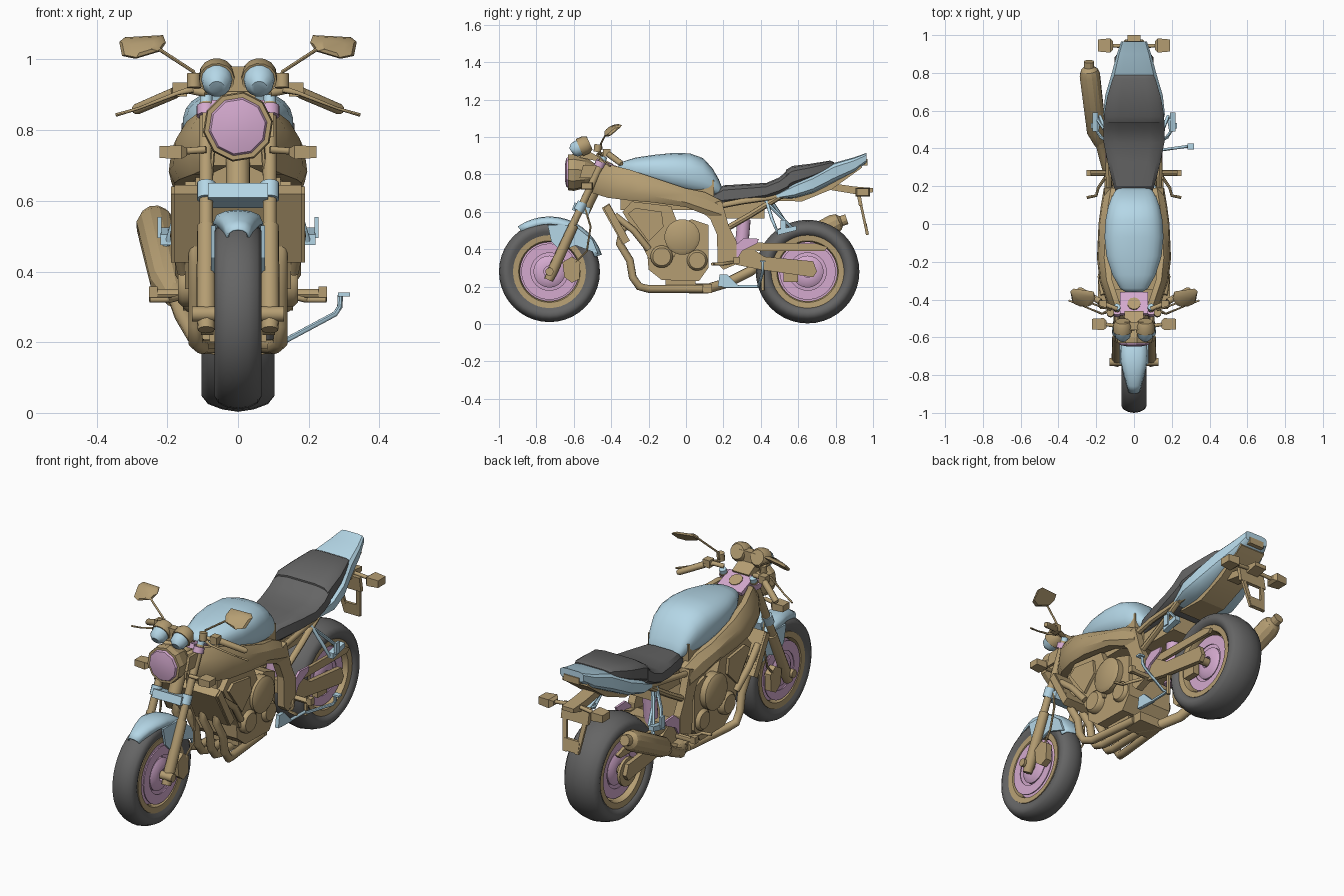
import bpy, bmesh
from math import sin, cos, pi, radians, copysign
from mathutils import Vector as V

def material(name, c):
    m = bpy.data.materials.new(name)
    m.diffuse_color = (*c, 1)
    return m
TAN = material("tan_metal", (0.46, 0.34, 0.17))
BLUE = material("blue_paint", (0.46, 0.68, 0.80))
PINK = material("pink_parts", (0.66, 0.40, 0.62))
GREY = material("dark_rubber", (0.13, 0.13, 0.13))

def mesh(name, verts, faces, mat, mirror=False, angle=32):
    bm = bmesh.new()
    vs = [bm.verts.new(v) for v in verts]
    for f in faces:
        bm.faces.new([vs[i] for i in f])
    bmesh.ops.recalc_face_normals(bm, faces=bm.faces)
    me = bpy.data.meshes.new(name)
    bm.to_mesh(me)
    bm.free()
    me.polygons.foreach_set("use_smooth", [True] * len(me.polygons))
    me.set_sharp_from_angle(angle=radians(angle))
    ob = bpy.data.objects.new(name, me)
    bpy.context.collection.objects.link(ob)
    me.materials.append(mat)
    if mirror:
        ob.modifiers.new("mirror", "MIRROR").use_mirror_merge = False
    return ob

def loft(name, rings, mat, mirror=False, angle=32, wrap=False):
    """Skin closed rings; wrap joins last ring to first, else ends are capped."""
    n, k = len(rings[0]), len(rings)
    faces = [(i * n + j, i * n + (j + 1) % n, (i + 1) % k * n + (j + 1) % n, (i + 1) % k * n + j)
             for i in range(k if wrap else k - 1) for j in range(n)]
    if not wrap:
        faces += [tuple(range(n)), tuple(range((k - 1) * n, k * n))]
    return mesh(name, [p for r in rings for p in r], faces, mat, mirror, angle)

def prism(name, yz, x0, x1, mat, mirror=False):
    return loft(name, [[(x, y, z) for y, z in yz] for x in (x0, x1)], mat, mirror, 20)

def box(name, c, s, mat, mirror=False):
    y, z, b, h = c[1], c[2], s[1] / 2, s[2] / 2
    return prism(name, [(y - b, z - h), (y + b, z - h), (y + b, z + h), (y - b, z + h)],
                 c[0] - s[0] / 2, c[0] + s[0] / 2, mat, mirror)

def tube(name, pts, r, mat, mirror=False, n=10, angle=45):
    """Round sweep along points; r is one radius or one per point."""
    pts = [V(p) for p in pts]
    rs = r if isinstance(r, (list, tuple)) else [r] * len(pts)
    side, old, rings = None, None, []
    for i, p in enumerate(pts):
        t = (pts[min(i + 1, len(pts) - 1)] - pts[max(i - 1, 0)]).normalized()
        side = old.rotation_difference(t) @ side if old else t.orthogonal().normalized()
        up, old = t.cross(side), t
        rings.append([p + rs[i] * (side * cos(a * 2 * pi / n) + up * sin(a * 2 * pi / n)) for a in range(n)])
    return loft(name, rings, mat, mirror, angle)

def lathe(name, y, z, prof, mat, n=40, mirror=False, angle=40):
    """Spin a closed (radius, x) profile about the wheel axis."""
    return loft(name, [[(x, y + r * cos(a * 2 * pi / n), z + r * sin(a * 2 * pi / n)) for r, x in prof]
                       for a in range(n)], mat, mirror, angle, True)

def body(name, stations, mat, n=12, p=0.5, angle=30):
    """Superellipse sections: y, half width, bottom, top."""
    def q(v):
        return copysign(abs(v) ** p, v)
    return loft(name, [[(w * q(cos((j + .5) * 2 * pi / n)), y, (a + b) / 2 + (b - a) / 2 * q(sin((j + .5) * 2 * pi / n)))
                        for j in range(n)] for y, w, a, b in stations], mat, False, angle)

def sym(half):
    return half + [(r, -x) for r, x in reversed(half) if x]

# Wheels
FY, RY, WZ = -0.73, 0.65, 0.28
for tag, y, w, tyre in (
        ("front", FY, .05, [(.19, .05), (.215, .062), (.235, .066), (.253, .055), (.265, .03), (.27, 0)]),
        ("rear", RY, .078, [(.19, .08), (.21, .096), (.232, .103), (.255, .085), (.27, .045), (.277, 0)])):
    lathe(tag + "_tyre", y, WZ, sym(tyre), GREY, angle=60)
    lathe(tag + "_rim", y, WZ, sym([(.158, w - .012), (.165, w + .004), (.195, w + .007)]), TAN)
    lathe(tag + "_wheel_web", y, WZ, sym([(.02, .03), (.08, .03), (.165, .018)]), PINK)
    lathe(tag + "_brake_disc", y, WZ, [(.1, .052), (.1, .058), (.15, .058), (.15, .052)], PINK, mirror=True)
    lathe(tag + "_disc_carrier", y, WZ, [(.03, .03), (.03, .066), (.06, .066), (.085, .05), (.085, .03)], PINK, mirror=True)
    tube(tag + "_axle", [(-.13, y, WZ), (.13, y, WZ)], .022, TAN)

# Front mudguard
rows = []
for i in range(13):
    t = radians(125 - 107 * i / 12)
    w = .034 + .038 * min(1, i / 4)
    rows.append([(x * w, FY + r * cos(t), WZ + r * sin(t))
                 for x, r in ((-1, .255), (-.85, .28), (-.5, .291), (0, .295), (.5, .291), (.85, .28), (1, .255))])
guard = mesh("front_mudguard", [p for r in rows for p in r],
             [(i * 7 + j, i * 7 + j + 1, i * 7 + j + 8, i * 7 + j + 7) for i in range(12) for j in range(6)], BLUE, angle=50)
guard.modifiers.new("thickness", "SOLIDIFY").thickness = .006
prism("mudguard_flap", [(-.74, .53), (-.6, .53), (-.5, .45), (-.47, .375), (-.59, .42), (-.67, .39), (-.72, .44)],
      .064, .076, BLUE, True)

# Fork, clamps and brakes
tube("fork_lower", [(.09, -.735, .235), (.09, -.715, .28), (.09, -.60, .53)], [.024, .029, .026], TAN, True)
tube("fork_upper", [(.09, -.61, .52), (.09, -.445, .875)], .02, TAN, True)
tube("fork_cap", [(.09, -.448, .868), (.09, -.438, .895)], .018, BLUE, True)
prism("lower_clamp", [(-.61, .61), (-.595, .65), (-.51, .62), (-.52, .58)], -.085, .085, BLUE)
tube("clamp_ring", [(.09, -.575, .605), (.09, -.553, .65)], .027, BLUE, True)
prism("upper_clamp", [(-.485, .862), (-.475, .885), (-.36, .84), (-.37, .82)], -.075, .075, PINK)
tube("clamp_eye", [(.09, -.467, .84), (.09, -.455, .868)], .028, PINK, True)
tube("steering_stem", [(0, -.55, .6), (0, -.42, .87)], .035, TAN)
prism("front_caliper", [(-.65, .25), (-.66, .33), (-.61, .36), (-.565, .33), (-.57, .24), (-.61, .22)], .07, .105, TAN, True)
tube("brake_hose", [(.1, -.59, .33), (.11, -.53, .39), (.1, -.51, .52), (.08, -.54, .62), (.07, -.53, .75)], .006, TAN, True, 6)

# Headlight, gauges and indicators
tube("headlight_shell", [(0, -.49, .81), (0, -.54, .81), (0, -.60, .81), (0, -.63, .81)], [.05, .085, .1, .096], TAN, n=10, angle=20)
tube("headlight_lens", [(0, -.625, .81), (0, -.64, .81), (0, -.648, .81)], [.086, .078, .04], PINK, n=10, angle=20)
prism("headlight_bracket", [(-.57, .78), (-.55, .85), (-.47, .85), (-.5, .78)], .085, .1, TAN, True)
tube("gauge_cup", [(.06, -.612, .92), (.06, -.597, .93), (.06, -.555, .95)], [.022, .04, .046], BLUE, True, 14)
tube("gauge_case", [(.06, -.57, .943), (.06, -.535, .958), (.06, -.515, .967)], [.05, .05, .038], TAN, True, 14)
box("gauge_bridge", (0, -.54, .945), (.1, .04, .07), TAN)
prism("gauge_mount", [(-.57, .89), (-.53, .93), (-.46, .89), (-.47, .87)], -.05, .05, TAN)
tube("front_indicator_stem", [(.09, -.54, .745), (.16, -.53, .74)], .01, TAN, True)
loft("front_indicator", [[(x, -.53 + a * s, .738 + b * s * .6) for a, b in ((-1, -1), (1, -1), (1, 1), (-1, 1))]
                         for x, s in ((.145, .018), (.16, .032), (.222, .028))], TAN, True, 20)

# Handlebars, levers and mirrors
tube("handlebar", [(.09, -.45, .905), (.14, -.43, .915), (.2, -.40, .895)], .012, TAN, True)
tube("grip", [(.18, -.41, .905), (.285, -.35, .86), (.295, -.344, .856)], [.017, .016, .010], TAN, True)
tube("lever", [(.13, -.46, .915), (.17, -.475, .905), (.28, -.43, .862), (.345, -.405, .843)], [.01, .006, .004, .005], TAN, True, 8)
box("switch_block", (.165, -.425, .915), (.04, .04, .04), TAN, True)
tube("fluid_reservoir", [(.125, -.475, .92), (.125, -.47, .96)], .02, TAN, True)
tube("mirror_stalk", [(.12, -.45, .93), (.125, -.455, .965), (.225, -.42, 1.03)], .005, TAN, True, 8)
# Mirror heads: bulged front, flat back, leaning rearward at the top
loft("mirror", [[(.27 + dx * s, -.39 + e + 1.1 * dz * s + .2 * dx, 1.035 + dz * s) for dx, dz in
                 ((-.066, .012), (-.05, -.012), (.02, -.033), (.058, -.025), (.066, .015), (.05, .028), (-.058, .034))]
                for s, e in ((.5, -.03), (.88, -.018), (1, .0), (.97, .008))], TAN, True, 35)

# Fuel tank, seats and tail
body("fuel_tank", [(-.36, .045, .82, .85), (-.34, .075, .79, .868), (-.27, .115, .765, .89), (-.17, .147, .74, .905),
                   (-.07, .157, .71, .915), (.02, .152, .69, .913), (.09, .138, .68, .888), (.14, .12, .68, .835),
                   (.175, .10, .68, .775), (.195, .075, .68, .725)], BLUE, 24, .78, 50)
body("rider_seat", [(.14, .085, .63, .70), (.2, .11, .635, .742), (.33, .143, .65, .75), (.43, .163, .668, .755),
                    (.50, .166, .69, .785), (.55, .164, .71, .83)], GREY)
body("pillion_seat", [(.535, .16, .71, .825), (.57, .163, .73, .846), (.67, .145, .77, .858), (.77, .115, .82, .874), (.79, .105, .84, .866)], GREY)
body("tail_cowl", [(.48, .14, .668, .695), (.58, .166, .672, .755), (.68, .155, .70, .80), (.79, .122, .755, .862),
                   (.90, .092, .81, .892), (.965, .07, .862, .915)], BLUE, 12, .45)
prism("tail_undertray", [(.45, .66), (.62, .655), (.78, .72), (.94, .835), (.93, .86), (.5, .69)], -.075, .075, TAN)
box("tail_light", (0, .955, .865), (.09, .03, .035), TAN)

# Rear lights and plate hanger
prism("rear_bracket", [(.76, .755), (.9, .735), (1, .727), (1, .705), (.93, .69), (.78, .715)], -.035, .035, TAN)
tube("rear_indicator_stem", [(.03, .94, .715), (.13, .945, .705)], .01, TAN, True)
loft("rear_indicator", [[(x, .945 + a * s, .705 + b * s * .6) for a, b in ((-1, -1), (1, -1), (1, 1), (-1, 1))]
                        for x, s in ((.11, .02), (.125, .038), (.19, .032))], TAN, True, 20)
prism("plate_hanger_top", [(.91, .71), (.93, .71), (.945, .63), (.925, .63)], -.08, .08, TAN)
loft("plate_hanger_leg", [[(x + dx, y + dy, z) for dx, dy in ((-.012, -.007), (.012, -.007), (.012, .007), (-.012, .007))]
                          for x, y, z in ((.06, .935, .64), (.035, .97, .475))], TAN, True)
prism("plate_hanger_bottom", [(.95, .54), (.965, .54), (.978, .48), (.962, .475)], -.045, .045, TAN)

# Frame
loft("frame_spar", [[(x - .055, y, b), (x - .008, y, b), (x + .008, y, b + .25 * (a - b)), (x, y, b + .7 * (a - b)),
                     (x - .03, y, a), (x - .06, y, a)] for y, x, b, a in
                    [(-.5, .08, .70, .83), (-.42, .135, .675, .855), (-.3, .175, .66, .825), (-.18, .188, .65, .785),
                     (0, .18, .625, .725), (.1, .167, .585, .705), (.19, .152, .56, .66)]], TAN, True)
prism("pivot_plate", [(.06, .62), (.19, .66), (.23, .52), (.27, .44), (.27, .32), (.2, .29), (.17, .32), (.165, .48), (.13, .56)],
      .115, .155, TAN, True)
tube("subframe_rail", [(.13, .12, .62), (.135, .3, .655), (.12, .55, .69)], .016, TAN, True, 8)
tube("subframe_brace", [(.135, .2, .5), (.13, .34, .58), (.125, .5, .68)], .016, TAN, True, 8)
box("airbox", (0, -.1, .69), (.24, .5, .16), TAN)
box("battery_box", (0, .3, .61), (.18, .24, .09), TAN)

# Engine and radiator
prism("cylinder_block", [(-.34, .60), (-.29, .655), (-.08, .63), (-.03, .5), (-.06, .36), (-.2, .35), (-.25, .45)], -.15, .15, TAN)
prism("crankcase", [(-.21, .42), (-.2, .29), (-.13, .235), (.07, .23), (.12, .3), (.12, .53), (.03, .56), (-.12, .5)], -.135, .135, TAN)
for name, y, z, r, x in (("clutch_cover", -.02, .465, .095, .178), ("alternator_cover", -.13, .36, .06, .17),
                         ("sprocket_cover", .06, .34, .055, .155)):
    tube(name, [(.12, y, z), (x - .012, y, z), (x, y, z)], [r, r, r * .8], TAN, True, 20)
prism("cylinder_side_cover", [(-.31, .59), (-.27, .62), (-.13, .6), (-.12, .52), (-.2, .44)], .15, .165, TAN, True)
box("oil_pan", (0, -.03, .225), (.16, .16, .05), TAN)
prism("radiator", [(-.45, .62), (-.41, .645), (-.30, .445), (-.34, .425)], -.18, .18, TAN)
prism("radiator_tank", [(-.44, .62), (-.41, .64), (-.30, .445), (-.335, .425)], .165, .19, TAN, True)
tube("radiator_hose", [(.16, -.38, .58), (.175, -.28, .5), (.155, -.2, .4)], .018, TAN, True)

# Exhaust
for x in (.04, .12):
    tube("header_pipe", [(x, -.27, .54), (x, -.34, .51), (x, -.355, .43), (x, -.3, .34), (x, -.285, .25), (x, -.25, .2),
                         (x * .85, -.2, .187), (x * .6, .09, .187)], .021, TAN, True)
tube("link_pipe", [(0, .02, .19), (-.06, .12, .19), (-.12, .22, .22), (-.155, .34, .28), (-.18, .44, .35)], .027, TAN)
box("collector", (0, .08, .19), (.15, .12, .05), TAN)
tube("silencer", [(-.178, .42, .325), (-.198, .49, .375), (-.234, .79, .533), (-.236, .815, .545), (-.238, .83, .55), (-.238, .86, .56)],
     [.03, .052, .055, .046, .028, .028], TAN, n=12, angle=25)
tube("silencer_hanger", [(-.21, .58, .46), (-.17, .52, .56), (-.125, .46, .65)], .01, BLUE, n=6)

# Swingarm, shock and chain guard
prism("swingarm", [(.2, .40), (.33, .42), (.42, .36), (.68, .335), (.70, .28), (.68, .25), (.4, .29), (.2, .33)], .112, .137, TAN, True)
prism("swingarm_brace", [(.27, .40), (.36, .435), (.7, .43), (.76, .41), (.74, .39), (.4, .39)], .112, .13, TAN, True)
box("swingarm_bridge", (0, .29, .375), (.23, .08, .07), TAN)
tube("shock_absorber", [(0, .29, .33), (0, .31, .56)], .036, PINK, n=14)
prism("footrest_plate", [(.22, .36), (.24, .4), (.31, .46), (.39, .455), (.38, .43), (.3, .39), (.27, .34)], .138, .15, PINK, True)
tube("rear_sprocket", [(-.115, RY, WZ), (-.1, RY, WZ)], .075, TAN, n=24)
box("rear_caliper", (.09, .56, .26), (.035, .08, .07), TAN)

# Footrests
tube("rider_peg", [(.13, .27, .335), (.25, .27, .335)], .015, TAN, True, 8)
box("peg_end", (.24, .27, .34), (.025, .03, .035), TAN, True)
tube("foot_lever", [(.15, .25, .33), (.19, .19, .32), (.2, .15, .32), (.25, .14, .32)], .008, TAN, True, 8)
tube("pillion_bracket", [(.125, .43, .66), (.175, .46, .56), (.195, .49, .49), (.18, .57, .51), (.13, .44, .64)], .009, BLUE, True, 8)
prism("pillion_peg", [(.49, .475), (.49, .505), (.59, .525), (.59, .5)], .19, .22, BLUE, True)
box("pillion_peg_tip", (.222, .52, .525), (.012, .03, .06), BLUE, True)

# Side stand
prism("stand_plate", [(.17, .2), (.18, .265), (.22, .265), (.28, .205), (.28, .195)], .1, .12, BLUE)
tube("side_stand", [(.11, .2, .2), (.115, .40, .2), (.135, .39, .205), (.275, .41, .28), (.288, .41, .3), (.29, .41, .335)], .008, BLUE, n=8)
box("stand_foot", (.3, .41, .335), (.035, .03, .01), BLUE)
tube("stand_pivot", [(.115, .41, .18), (.115, .41, .335)], .01, TAN, n=8)
